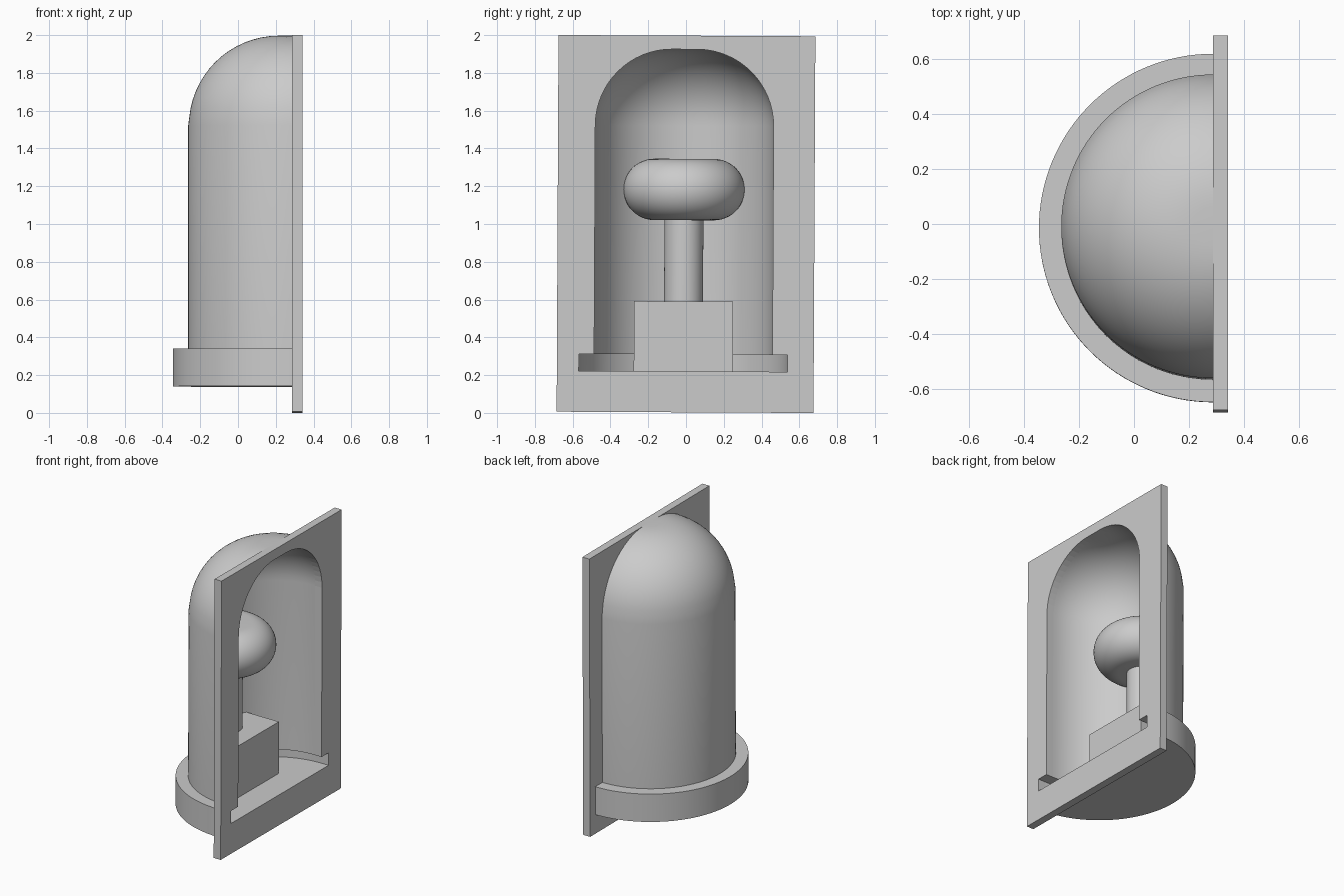
import bpy, bmesh, math
from mathutils import Matrix

if "Cube" in bpy.data.objects:
    bpy.data.objects.remove(bpy.data.objects["Cube"])

CX, CY = 0.287, -0.011      # axis of the half-round niche
SX = -0.08                  # axis of the pedestal inside

grey = bpy.data.materials.new("plain grey")
grey.diffuse_color = (0.6, 0.6, 0.6, 1)
grey.use_nodes = True
grey.node_tree.nodes["Principled BSDF"].inputs["Base Color"].default_value = grey.diffuse_color


def finish(bm, name):
    bmesh.ops.remove_doubles(bm, verts=bm.verts, dist=1e-5)
    bmesh.ops.recalc_face_normals(bm, faces=bm.faces)
    me = bpy.data.meshes.new(name)
    bm.to_mesh(me)
    bm.free()
    me.materials.append(grey)
    ob = bpy.data.objects.new(name, me)
    bpy.context.collection.objects.link(ob)
    return ob


def lathe(name, profile, cx, cy, a0=0.0, a1=2 * math.pi, n=64, caps=False):
    """Sweep an open (r, z) profile about a vertical axis."""
    bm = bmesh.new()
    rings = []
    for i in range(n + 1):
        a = a0 + (a1 - a0) * i / n
        rings.append([bm.verts.new((cx + r * math.cos(a), cy + r * math.sin(a), z))
                      for r, z in profile])
    for p, q in zip(rings, rings[1:]):
        for k in range(len(profile) - 1):
            if profile[k][0] == 0 and profile[k + 1][0] == 0:
                continue
            bm.faces.new((p[k], p[k + 1], q[k + 1], q[k]))
    if caps:
        bm.faces.new(rings[0])
        bm.faces.new(rings[-1])
    return finish(bm, name)


def arc(cr, cz, rad, a0, a1, n=16):
    return [(cr + rad * math.cos(math.radians(a0 + (a1 - a0) * i / n)),
             cz + rad * math.sin(math.radians(a0 + (a1 - a0) * i / n))) for i in range(n + 1)]


def box(name, x0, x1, y0, y1, z0, z1):
    bm = bmesh.new()
    bmesh.ops.create_cube(bm, size=1)
    for v in bm.verts:
        v.co = ((x0 + x1) / 2 + v.co.x * (x1 - x0),
                (y0 + y1) / 2 + v.co.y * (y1 - y0),
                (z0 + z1) / 2 + v.co.z * (z1 - z0))
    return finish(bm, name)


# Niche shell: domed half cylinder on a wider half-round base, hollow inside
outer = [(0, 1.997)] + arc(0.07, 1.52, 0.477, 90, 0)
outer[-1] = (0.551, 1.52)
outer += [(0.551, 0.34), (0.632, 0.34), (0.632, 0.14), (0, 0.14)]
inner = [(0, 0.22), (0.553, 0.22), (0.553, 0.31), (0.472, 0.31)]
inner += arc(0.067, 1.52, 0.405, 0, 90) + [(0, 1.925)]
shell = lathe("niche_shell", outer + inner, CX, CY,
              math.pi / 2, 3 * math.pi / 2, 64, caps=True)

# Front plate with an opening that follows the hollow
half = inner[1:-1]
hole = [(CY + r, z) for r, z in half] + [(CY - r, z) for r, z in reversed(half)]
rim = [(-0.68, 0.003), (0.68, 0.003), (0.68, 1.997), (-0.68, 1.997)]
bm = bmesh.new()
edges = []
for loop in (rim, hole):
    vs = [bm.verts.new((CX, y, z)) for y, z in loop]
    edges += [bm.edges.new((vs[i], vs[(i + 1) % len(vs)])) for i in range(len(vs))]
bmesh.ops.triangle_fill(bm, edges=edges, use_beauty=True)
ext = bmesh.ops.extrude_face_region(bm, geom=bm.faces[:], use_keep_orig=True)
for g in ext["geom"]:
    if isinstance(g, bmesh.types.BMVert):
        g.co.x = 0.342
plate = finish(bm, "front_plate")

# Pedestal: block, column and rounded disc, the backs buried in the niche wall
block = box("pedestal_block", -0.19, 0.15, CY - 0.262, CY + 0.262, 0.20, 0.59)
column = lathe("column", [(0, 0.56), (0.103, 0.56), (0.103, 1.08), (0, 1.08)], SX, CY, n=48)
disc = lathe("rounded_disc", [(0, 1.02)] + arc(0.158, 1.1825, 0.1625, -90, 90, 24) + [(0, 1.345)],
             SX, CY)

# Trim the disc so it stays within the shell thickness
cutter = lathe("disc_trim", [(0, 0.9), (0.51, 0.9), (0.51, 1.45), (0, 1.45)], CX, CY)
cutter.hide_render = True
mod = disc.modifiers.new("trim", "BOOLEAN")
mod.operation = "INTERSECT"
mod.solver = "EXACT"
mod.object = cutter
bpy.context.view_layer.objects.active = disc
bpy.ops.object.modifier_apply(modifier="trim")
bpy.data.objects.remove(cutter)

# The whole piece leans very slightly sideways
lean = (Matrix.Translation((0, 0, 1)) @ Matrix.Rotation(-0.005, 4, "X")
        @ Matrix.Translation((0, 0, -1)))
for ob in (shell, plate, block, column, disc):
    ob.data.transform(lean)
    bpy.ops.object.select_all(action="DESELECT")
    ob.select_set(True)
    bpy.context.view_layer.objects.active = ob
    if ob in (shell, column, disc):
        bpy.ops.object.shade_smooth_by_angle(angle=math.radians(30))
